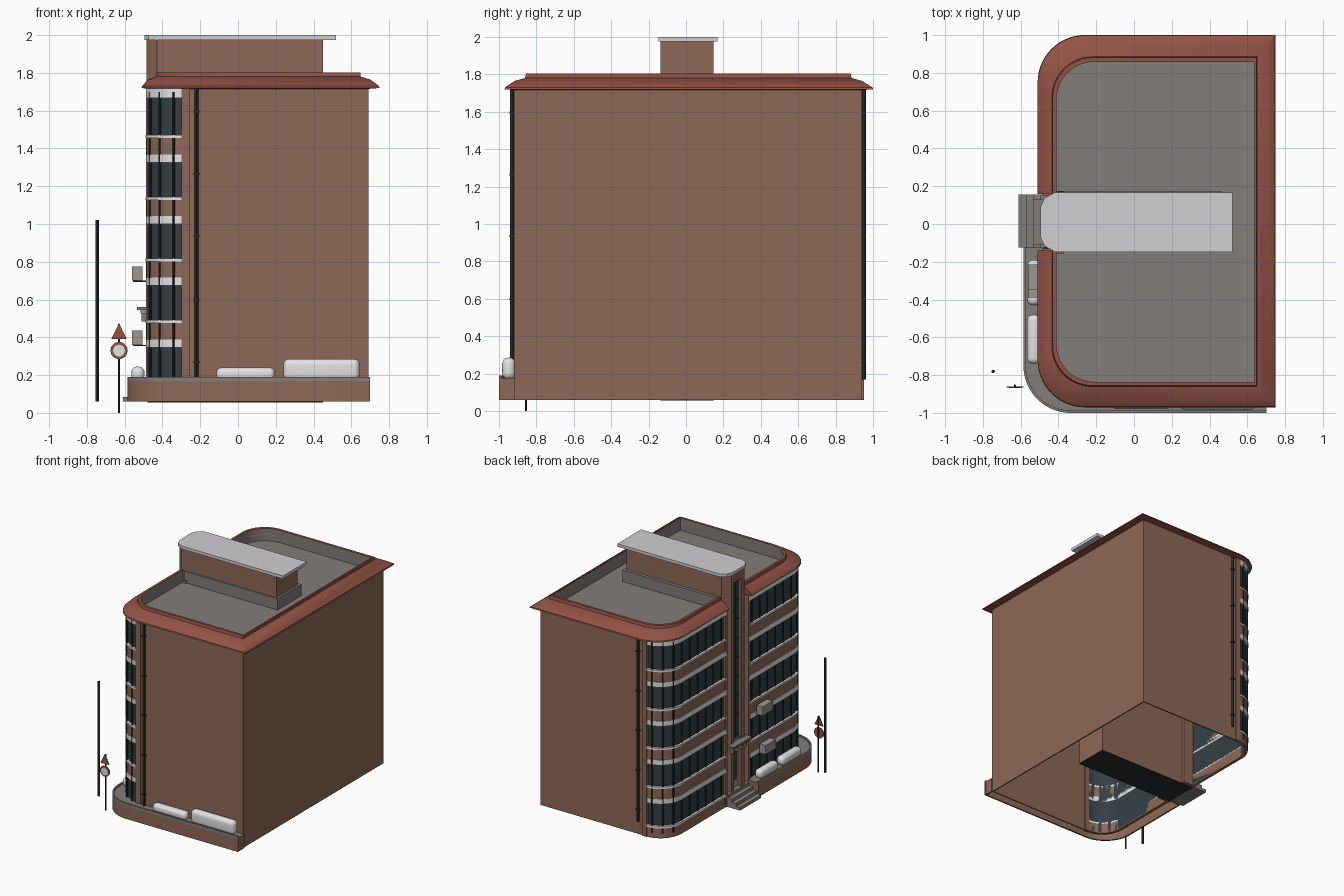
import bpy, bmesh, math
from mathutils import Vector

if "Cube" in bpy.data.objects:
    bpy.data.objects.remove(bpy.data.objects["Cube"])

def mat(name, r, g, b):
    m = bpy.data.materials.new(name)
    m.diffuse_color = (r, g, b, 1)
    m.use_nodes = True
    m.node_tree.nodes["Principled BSDF"].inputs["Base Color"].default_value = m.diffuse_color
    return m

BROWN = mat("brown_render", .27, .14, .095)
RED = mat("red_tile", .29, .085, .06)
GREY = mat("grey_concrete", .225, .205, .195)
LIGHT = mat("light_slab", .64, .62, .64)
WHITE = mat("white_trim", .78, .76, .77)
GLASS = mat("dark_glass", .034, .05, .057)
FRAME = mat("dark_metal", .018, .024, .027)
STEEL = mat("box_grey", .33, .31, .30)

def finish(name, bm, mats, smooth=True):
    bmesh.ops.recalc_face_normals(bm, faces=bm.faces)
    me = bpy.data.meshes.new(name)
    bm.to_mesh(me)
    bm.free()
    for m in mats:
        me.materials.append(m)
    if smooth:
        me.shade_smooth()
        me.set_sharp_from_angle(angle=math.radians(30))
    ob = bpy.data.objects.new(name, me)
    bpy.context.collection.objects.link(ob)
    return ob

def box(name, x0, x1, y0, y1, z0, z1, m, bevel=0):
    bm = bmesh.new()
    bmesh.ops.create_cube(bm, size=1)
    for v in bm.verts:
        v.co = Vector(((x0+x1)/2 + v.co.x*(x1-x0), (y0+y1)/2 + v.co.y*(y1-y0), (z0+z1)/2 + v.co.z*(z1-z0)))
    if bevel:
        bmesh.ops.bevel(bm, geom=bm.edges[:], offset=bevel, segments=5, profile=.5, affect='EDGES')
    return finish(name, bm, [m], bool(bevel))

def cyl(name, c, r, depth, m, axis='Z', seg=16):
    bm = bmesh.new()
    bmesh.ops.create_cone(bm, cap_ends=True, segments=seg, radius1=r, radius2=r, depth=depth)
    for v in bm.verts:
        p = v.co.copy()
        if axis == 'Y':
            p = Vector((p.y, p.z, p.x))
        v.co = p + Vector(c)
    return finish(name, bm, [m])

def prism(name, pts, z0, z1, m):
    bm = bmesh.new()
    f = bm.faces.new([bm.verts.new((x, y, z0)) for x, y in pts])
    ext = bmesh.ops.extrude_face_region(bm, geom=[f])
    for v in ext['geom']:
        if isinstance(v, bmesh.types.BMVert):
            v.co.z = z1
    return finish(name, bm, [m], False)

def loft(name, rings, mats, idx):
    """Bridge (path, z) rings into a closed section; idx gives each strip's material."""
    bm = bmesh.new()
    vs = [[bm.verts.new((x, y, z)) for x, y in path] for path, z in rings]
    n = len(vs)
    for i in range(n):
        a, b = vs[i], vs[(i+1) % n]
        for j in range(len(a)-1):
            bm.faces.new((a[j], a[j+1], b[j+1], b[j])).material_index = idx[i]
    bm.faces.new([r[0] for r in vs])
    bm.faces.new([r[-1] for r in vs])
    return finish(name, bm, mats)

def arc(cx, cy, r, a0, a1, n=14):
    return [(cx + r*math.cos(math.radians(a0+(a1-a0)*i/n)), cy + r*math.sin(math.radians(a0+(a1-a0)*i/n))) for i in range(n+1)]

def corner(x0, y0, r, ystart, xend):
    return [(x0, ystart)] + arc(x0+r, y0+r, r, 180, 270) + [(xend, y0)]

def mirror(path):
    return [(x, .02-y) for x, y in path]

# wing facades: curved glass, bands and mullions, mirrored about y = 0.01
def wing_path(d):
    return [(-.48-d, -.14)] + arc(-.29, -.73, .19+d, 180, 270)

def band(name, flip, d, z0, z1, m):
    o, i = wing_path(d), wing_path(-.02)
    if flip:
        o, i = mirror(o), mirror(i)
    loft(name, [(o, z0), (o, z1), (i, z1), (i, z0)], [m], [0]*4)

for flip, side in ((False, "front"), (True, "rear")):
    my = (lambda y: .02-y) if flip else (lambda y: y)
    band(side+"_glass", flip, -.008, .07, 1.71, GLASS)
    band(side+"_base_band", flip, .004, .06, .145, BROWN)
    band(side+"_base_sill", flip, .010, .145, .163, WHITE)
    for k in range(4):
        z = .347 + k*.3265
        band(side+"_lintel", flip, .008, z, z+.042, WHITE)
        band(side+"_spandrel", flip, .004, z+.042, z+.128, BROWN)
        band(side+"_sill", flip, .010, z+.128, z+.144, WHITE)
    band(side+"_top_trim", flip, .008, 1.668, 1.718, WHITE)
    # mullions on the straight part and round the corner
    for i in range(6):
        y = my(-.19 - i*.105)
        box(side+"_mullion", -.479, -.465, y-.005, y+.005, .1, 1.7, FRAME)
    for a in (205, 230, 255):
        x, y = arc(-.29, -.73, .193, a, a, 1)[0]
        cyl(side+"_mullion", (x, my(y), .9), .007, 1.6, FRAME, seg=8)
    # pier beside the tower, pier at the end of the bands
    ys = sorted((my(-.155), my(-.13)))
    box(side+"_tower_pier", -.488, -.37, *ys, .06, 1.722, BROWN)
    ys = sorted((my(-.93), my(-.90)))
    box(side+"_corner_pier", -.30, -.255, *ys, .06, 1.722, BROWN)
    # drainpipe
    yp = my(-.93)
    cyl(side+"_drainpipe", (-.22, yp, .945), .011, 1.55, FRAME, seg=12)
    for z in (.27, .60, .935, 1.265, 1.595):
        box(side+"_pipe_bracket", -.235, -.205, yp-.013, yp+.013, z-.005, z+.005, FRAME)

# plain walls, hollow and open below
outer = [(-.29, -.92), (.69, -.92), (.69, .94), (-.29, .94)]
inner = [(-.29, -.91), (.68, -.91), (.68, .93), (-.29, .93)]
loft("plain_walls", [(outer, .06), (outer, 1.725), (inner, 1.725), (inner, .06)], [BROWN], [0]*4)

# tiled eave and parapet, open where the tower passes
def ring(x0, x1, y0, y1, r):
    return [(x0, -.14)] + arc(x0+r, y0+r, r, 180, 270) + [(x1, y0), (x1, y1)] + arc(x0+r, y1-r, r, 90, 180) + [(x0, .16)]

wall = ring(-.475, .685, -.915, .935, .19)
lip = ring(-.41, .637, -.835, .858, .20)
loft("eave", [
    (wall, 1.715),
    (ring(-.51, .75, -.97, 1.0, .25), 1.72),
    (ring(-.508, .747, -.967, .997, .25), 1.73),
    (ring(-.475, .70, -.915, .94, .235), 1.765),
    (ring(-.435, .65, -.86, .885, .215), 1.78),
    (ring(-.43, .648, -.855, .88, .21), 1.803),
    (lip, 1.803), (lip, 1.695)], [RED, GREY], [0, 0, 0, 0, 0, 0, 1, 1])
prism("roof_deck", lip, 1.695, 1.70, GREY)

# stair tower with a recessed glazed slot
prism("stair_tower", [(-.485, -.035), (-.485, -.08), (-.43, -.135), (.45, -.135), (.45, .147), (-.43, .147),
                      (-.485, .092), (-.485, .055), (-.45, .055), (-.45, -.035)], .06, 1.976, BROWN)
box("tower_head", -.485, -.44, -.036, .056, 1.90, 1.976, BROWN)
box("tower_glass", -.462, -.449, -.036, .056, .58, 1.90, GLASS)
for i in range(9):
    box("tower_glazing_bar", -.467, -.449, -.036, .056, .60+i*.16, .608+i*.16, FRAME)
box("tower_glazing_post", -.467, -.449, .006, .014, .58, 1.90, FRAME)
box("tower_skirt", -.40, .468, -.145, .173, 1.70, 1.795, GREY)
prism("tower_roof", [(-.495, -.07), (-.475, -.115), (-.42, -.147), (.52, -.147), (.52, .167),
                     (-.42, .167), (-.475, .135), (-.495, .09)], 1.975, 2.0, LIGHT)
box("tower_underside", -.48, .45, -.135, .147, .056, .061, FRAME)

# entrance: door, canopy and steps
box("door", -.458, -.449, -.036, .056, .15, .49, STEEL)
box("door_glass", -.461, -.455, -.02, .04, .22, .46, GLASS)
box("door_head", -.475, -.449, -.036, .056, .49, .58, BROWN)
box("canopy", -.535, -.45, -.11, .13, .545, .56, GREY)
box("canopy_beam", -.515, -.45, -.09, .11, .525, .545, STEEL)
for y in (-.08, -.03, .03, .085):
    box("canopy_bracket", -.51, -.475, y, y+.012, .485, .53, GREY)
for i in range(4):
    box("step", -.61+i*.038, -.44, -.125, .155, .06+i*.025, .085+i*.025, GREY)

# planter round the front corner, open below
po = corner(-.585, -1.0, .25, -.125, .70)
pl = corner(-.572, -.987, .237, -.125, .70)
pw = corner(-.475, -.915, .19, -.125, .70)
loft("planter", [(po, .06), (po, .165), (po, .19), (pl, .19), (pl, .178), (pw, .178), (pw, .165), (pl, .165), (pl, .06)],
     [BROWN, GREY], [0, 1, 1, 1, 1, 1, 0, 0, 0])
box("planter_side_end", -.583, -.48, -.137, -.126, .06, .178, BROWN)
box("planter_front_end", .688, .699, -.998, -.915, .06, .178, BROWN)

# clipped white hedges
box("hedge_low", -.115, .195, -.98, -.912, .17, .24, WHITE, .028)
box("hedge_tall", .24, .645, -.982, -.912, .17, .286, WHITE, .032)
box("hedge_side_a", -.565, -.495, -.74, -.48, .17, .245, WHITE, .03)
box("hedge_side_b", -.565, -.495, -.43, -.19, .17, .245, WHITE, .03)

# wall-mounted cooling units
for z, y in ((.36, -.39), (.70, -.35)):
    box("cooling_unit", -.56, -.505, y, y+.135, z, z+.075, STEEL)
    for dy in (.02, .11):
        box("cooling_bracket", -.555, -.475, y+dy, y+dy+.008, z-.006, z, FRAME)

# lamp pole and road sign
cyl("lamp_pole", (-.745, -.78, .54), .009, .96, FRAME, seg=12)
cyl("sign_post", (-.63, -.855, .235), .006, .47, FRAME, seg=10)
cyl("round_sign", (-.63, -.863, .33), .045, .006, RED, 'Y', 32)
cyl("round_sign_face", (-.63, -.867, .33), .031, .004, WHITE, 'Y', 32)
tri = bmesh.new()
bmesh.ops.create_cone(tri, cap_ends=True, segments=3, radius1=.046, radius2=.046, depth=.006)
top = max(tri.verts, key=lambda v: v.co.to_2d().dot(Vector((1, 0)))).co
turn = math.pi/2 - math.atan2(top.y, top.x)
for v in tri.verts:
    a, r = math.atan2(v.co.y, v.co.x) + turn, v.co.to_2d().length
    v.co = Vector((-.63 + r*math.cos(a), -.863 + v.co.z, .42 + 1.2*r*math.sin(a)))
finish("triangle_sign", tri, [RED], False)
